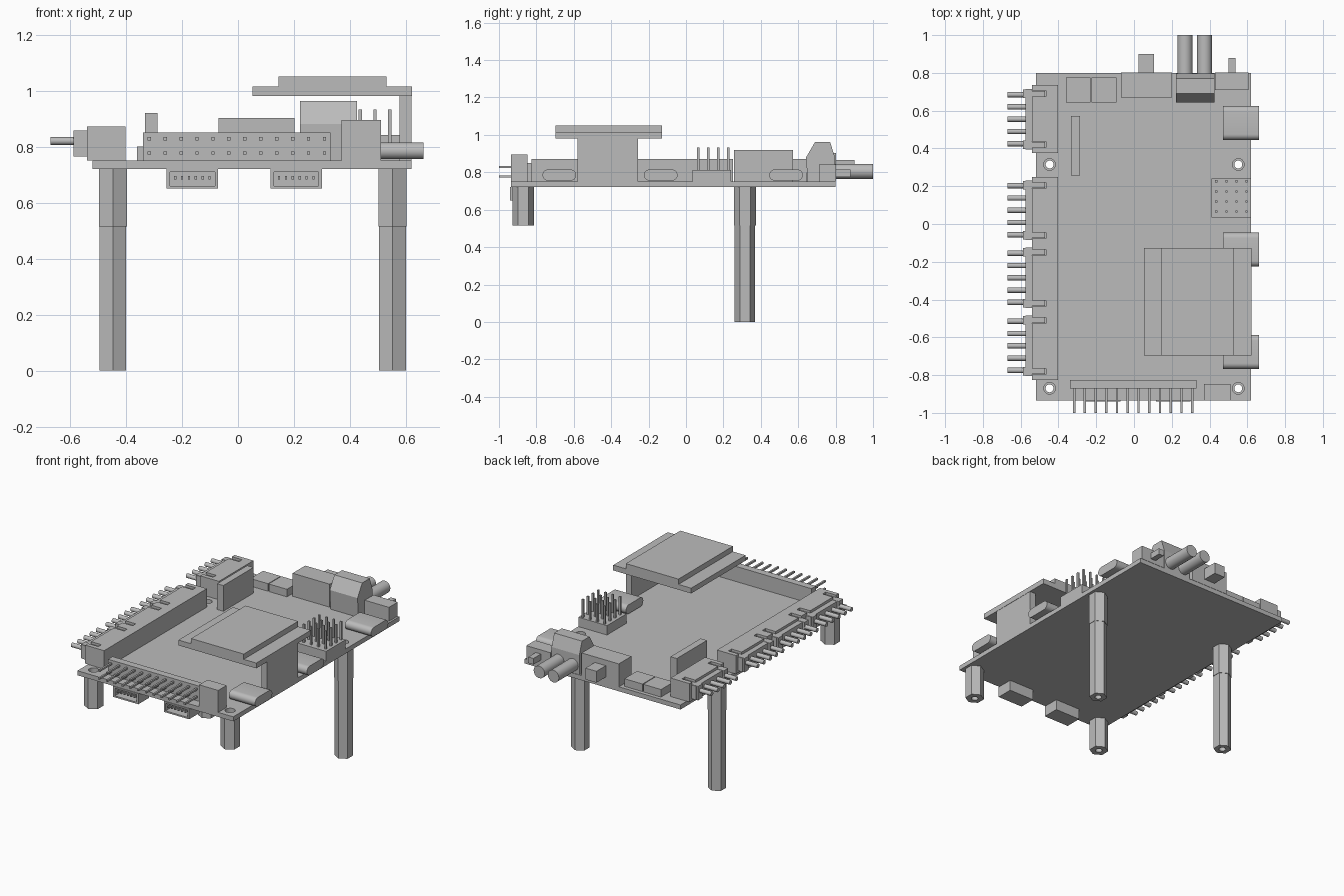
import bpy, bmesh, math
from mathutils import Matrix, Vector

if "Cube" in bpy.data.objects:
    bpy.data.objects.remove(bpy.data.objects["Cube"], do_unlink=True)

grey = bpy.data.materials.new("plain grey")
grey.use_nodes = True
COLOUR = (0.5, 0.5, 0.5, 1)
grey.diffuse_color = COLOUR
grey.node_tree.nodes["Principled BSDF"].inputs["Base Color"].default_value = COLOUR


def finish(name, bm, smooth=False):
    mesh = bpy.data.meshes.new(name)
    bmesh.ops.recalc_face_normals(bm, faces=bm.faces)
    bm.to_mesh(mesh)
    bm.free()
    mesh.materials.append(grey)
    obj = bpy.data.objects.new(name, mesh)
    bpy.context.collection.objects.link(obj)
    if smooth:
        bpy.ops.object.select_all(action="DESELECT")
        obj.select_set(True)
        bpy.context.view_layer.objects.active = obj
        bpy.ops.object.shade_smooth_by_angle(angle=math.radians(35))
    return obj


def boxes(name, *ranges):
    """Each range is three (low, high) pairs for x, y and z."""
    bm = bmesh.new()
    for pairs in ranges:
        centre = Vector([(a + b) / 2 for a, b in pairs])
        size = [b - a for a, b in pairs] + [1]
        bmesh.ops.create_cube(bm, size=1, matrix=Matrix.Translation(centre) @ Matrix.Diagonal(size))
    return finish(name, bm)


def rods(name, axis, radius, length, centres, sides=16, turn=0):
    """Round or many-sided bars of equal length along one axis."""
    bm = bmesh.new()
    rot = {"X": Matrix.Rotation(math.pi / 2, 4, "Y"),
           "Y": Matrix.Rotation(math.pi / 2, 4, "X"), "Z": Matrix.Identity(4)}[axis]
    for c in centres:
        m = Matrix.Translation(c) @ rot @ Matrix.Rotation(turn, 4, "Z")
        bmesh.ops.create_cone(bm, cap_ends=True, segments=sides, radius1=radius,
                              radius2=radius, depth=length, matrix=m)
    return finish(name, bm, sides > 8)


def prism(name, points, low, high, smooth=False):
    """A (y, z) profile extruded along x."""
    bm = bmesh.new()
    face = bm.faces.new([bm.verts.new((low, y, z)) for y, z in points])
    out = bmesh.ops.extrude_face_region(bm, geom=[face])
    moved = [v for v in out["geom"] if isinstance(v, bmesh.types.BMVert)]
    bmesh.ops.translate(bm, verts=moved, vec=(high - low, 0, 0))
    return finish(name, bm, smooth)


def cut(obj, cutter):
    mod = obj.modifiers.new("cut", "BOOLEAN")
    mod.operation, mod.solver, mod.object = "DIFFERENCE", "EXACT", cutter
    bpy.ops.object.select_all(action="DESELECT")
    bpy.context.view_layer.objects.active = obj
    obj.select_set(True)
    bpy.ops.object.modifier_apply(modifier=mod.name)
    bpy.data.objects.remove(cutter, do_unlink=True)


# Circuit board with mounting holes
BASE = 0.75
corners = [(x, y) for x in (-0.447, 0.552) for y in (-0.87, 0.315)]
board = boxes("circuit_board", ((-0.52, 0.62), (-0.935, 0.8), (0.72, BASE)))
cut(board, rods("hole_cutter", "Z", 0.031, 0.2, [(x, y, 0.735) for x, y in corners], 24))

# Hexagonal standoffs, with long legs under the rear pair
for i, (x, y) in enumerate(corners):
    parts = [("upper_standoff", 0.058, 0.515, 0.72)]
    if y > 0:
        parts.append(("long_leg", 0.055, 0.0, 0.515))
    for label, radius, low, high in parts:
        mid = (x, y, (low + high) / 2)
        leg = rods(f"{label}_{i}", "Z", radius, high - low, [mid], 6)
        lo_x = max(v.co.x for v in leg.data.vertices) - x
        if lo_x > radius * 0.95:
            leg.data.transform(Matrix.Translation(mid) @ Matrix.Rotation(math.pi / 6, 4, "Z")
                               @ Matrix.Translation(-Vector(mid)))
        cut(leg, rods("bore_cutter", "Z", 0.021, 1.5, [mid], 24))

# Side plug sockets with tongue, latches and pins
for i, (low, high) in enumerate([(0.375, 0.735), (-0.105, 0.25), (-0.465, -0.105), (-0.825, -0.465)]):
    body = boxes(f"side_socket_{i}", ((-0.54, -0.402), (low, high), (BASE, 0.872)))
    ends = (low + 0.045, high - 0.045)
    slots = [((-0.6, -0.465), (y - 0.016, y + 0.016), (0.838, 0.9)) for y in ends]
    cut(body, boxes("slot_cutter", *slots))
    boxes(f"side_plug_{i}", ((-0.575, -0.54), (low + 0.02, high - 0.02), (0.765, 0.855)),
          *[((-0.587, -0.47), (y - 0.015, y + 0.015), (0.835, 0.857)) for y in ends],
          *[((-0.587, -0.54), (y - 0.022, y + 0.022), (0.765, 0.857)) for y in ends])
    middle = (low + high) / 2
    rods(f"side_pins_{i}", "X", 0.014, 0.13,
         [(-0.605, middle + k * 0.065, 0.82) for k in range(-2, 3)])

# Double row of bent pins along the front
boxes("front_header", ((-0.34, 0.33), (-0.872, -0.825), (BASE, 0.85)))
boxes("front_pins", *[((x - 0.006, x + 0.006), (-1.0, -0.86), (z - 0.006, z + 0.006))
                      for z in (0.777, 0.828) for x in [-0.317 + k * 0.0569 for k in range(12)]])
boxes("front_block", ((0.37, 0.51), (-0.935, -0.847), (BASE, 0.895)))

# Upright card and low blocks
boxes("upright_card", ((-0.333, -0.287), (0.257, 0.572), (BASE, 0.92)))
boxes("low_blocks", ((-0.36, -0.23), (0.643, 0.775), (BASE, 0.8)),
      ((-0.225, -0.092), (0.643, 0.775), (BASE, 0.8)))

# Rear sockets
boxes("rear_block", ((-0.07, 0.202), (0.67, 0.802), (BASE, 0.902)))
boxes("rear_block_tab", ((0.025, 0.105), (0.8, 0.9), (0.79, 0.865)))
boxes("rear_corner_block", ((0.43, 0.607), (0.71, 0.802), (BASE, 0.842)))
boxes("rear_corner_tab", ((0.5, 0.538), (0.8, 0.88), (0.775, 0.815)))
prism("audio_housing", [(0.65, BASE), (0.642, 0.88), (0.69, 0.962), (0.77, 0.962),
                        (0.797, 0.88), (0.797, BASE)], 0.222, 0.425)
rods("audio_sockets", "Y", 0.04, 0.24, [(x, 0.88, 0.805) for x in (0.27, 0.374)], 32)

# Rounded ports along the left edge
for i, y in enumerate((-0.677, -0.135, 0.535)):
    outline = []
    for k in range(26):
        side = 1 if k < 13 else -1
        a = -math.pi / 2 + math.pi * (k if k < 13 else k - 1) / 12
        outline.append((y + side * 0.06 + 0.03 * math.cos(a), 0.785 + 0.03 * math.sin(a)))
    prism(f"rounded_port_{i}", outline, 0.47, 0.662, True)

# Square grid of upright pins
boxes("grid_header", ((0.41, 0.62), (0.035, 0.24), (BASE, 0.812)))
steps = [k * 0.0533 for k in range(4)]
boxes("grid_pins", *[((0.43 + a, 0.442 + a), (0.06 + b, 0.072 + b), (0.8, 0.932))
                     for a in steps for b in steps])

# Raised screen on its support wall
boxes("screen_support", ((0.577, 0.62), (-0.58, -0.257), (BASE, 0.985)))
boxes("screen_plate", ((0.052, 0.622), (-0.697, -0.128), (0.98, 1.015)))
boxes("screen_panel", ((0.145, 0.53), (-0.697, -0.128), (1.015, 1.05)))

# Open sockets below the front edge
for i, x in enumerate((-0.163, 0.208)):
    sock = boxes(f"under_socket_{i}", ((x - 0.092, x + 0.092), (-0.94, -0.83), (0.65, 0.72)))
    cut(sock, boxes("socket_cutter", ((x - 0.08, x + 0.08), (-1, -0.86), (0.66, 0.71))))
    boxes(f"under_pins_{i}", *[((p - 0.004, p + 0.004), (-0.94, -0.85), (0.683, 0.695))
                               for p in [x + (k - 2.5) * 0.0245 for k in range(6)]])

# Cable jack below the rear edge
jack = boxes("under_jack", ((-0.305, -0.15), (0.645, 0.793), (0.598, 0.72)))
cut(jack, boxes("jack_cutter", ((-0.285, -0.17), (0.68, 0.9), (0.64, 0.705)),
                ((-0.255, -0.2), (0.68, 0.9), (0.615, 0.65))))
